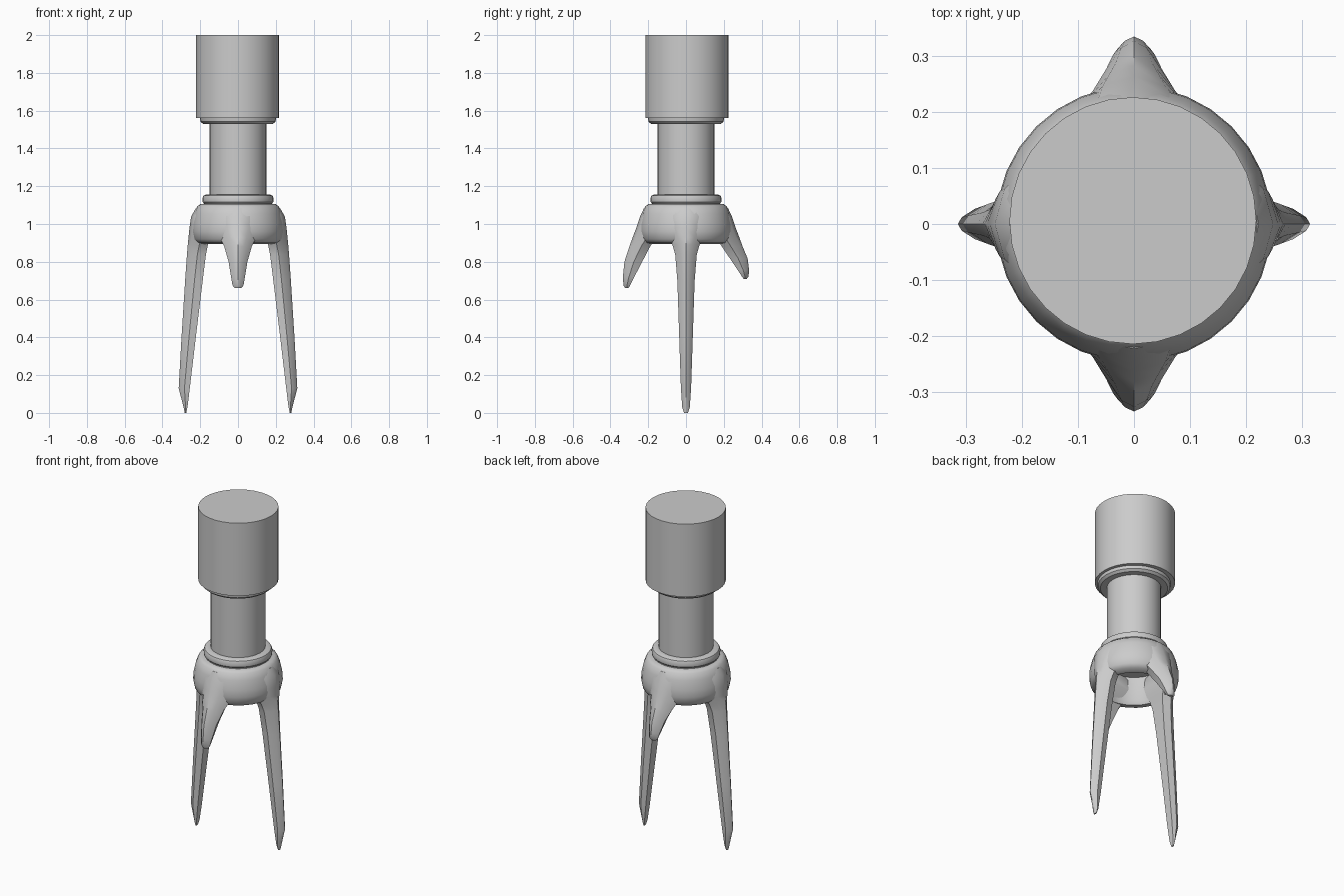
import bpy, bmesh
from math import sin, cos, pi, radians

if "Cube" in bpy.data.objects:
    bpy.data.objects.remove(bpy.data.objects["Cube"])


def finish(name, bm, angle):
    bmesh.ops.remove_doubles(bm, verts=bm.verts, dist=1e-5)
    bmesh.ops.recalc_face_normals(bm, faces=bm.faces)
    me = bpy.data.meshes.new(name)
    bm.to_mesh(me)
    bm.free()
    ob = bpy.data.objects.new(name, me)
    bpy.context.collection.objects.link(ob)
    bpy.ops.object.select_all(action='DESELECT')
    ob.select_set(True)
    bpy.context.view_layer.objects.active = ob
    bpy.ops.object.shade_smooth_by_angle(angle=radians(angle))
    return ob


def skin(bm, rings):
    n = len(rings[0])
    for a, b in zip(rings, rings[1:]):
        for i in range(n):
            j = (i + 1) % n
            bm.faces.new((a[i], a[j], b[j], b[i]))
    bm.faces.new(rings[0])
    bm.faces.new(rings[-1])


def lathe(name, profile, n=32, cx=0, cy=0, angle=35):
    bm = bmesh.new()
    skin(bm, [[bm.verts.new((cx + r * cos(2 * pi * i / n), cy + r * sin(2 * pi * i / n), z))
               for i in range(n)] for r, z in profile])
    return finish(name, bm, angle)


def prong(name, sections, direction):
    """Loft sections of (z, inner radius, outer radius, half width) wrapped round the axis."""
    bm = bmesh.new()
    rings = []
    for z, ri, ro, w in sections:
        side = ri + (ro - ri) * 0.5
        near = ri + (ro - ri) * 0.88
        shape = [(ro, 0), (near, 0.45 * w), (side, w), (ri, 0.75 * w),
                 (ri, -0.75 * w), (side, -w), (near, -0.45 * w)]
        ring = []
        for r, t in shape:
            a = direction + t / r
            ring.append(bm.verts.new((r * cos(a), r * sin(a), z)))
        rings.append(ring)
    skin(bm, rings)
    return finish(name, bm, 40)


# Handle: wide grip, lip under it, narrow neck and the collar
lathe("grip", [(0.22, 1.56), (0.22, 2.0)], cx=-0.002, cy=0.006)
lathe("grip_lip", [(0.15, 1.53), (0.185, 1.53), (0.199, 1.542), (0.202, 1.565)])
lathe("neck", [(0.15, 1.09), (0.15, 1.56)])
lathe("collar", [(0.18, 1.09), (0.18, 1.108), (0.187, 1.116), (0.189, 1.135),
                 (0.183, 1.15), (0.168, 1.157), (0.15, 1.157)])

# Crown: rounded ring, hollow underneath
lathe("crown", [(0.15, 1.10), (0.20, 1.105), (0.217, 1.092), (0.232, 1.055), (0.244, 1.0),
                (0.246, 0.96), (0.238, 0.92), (0.22, 0.90), (0.18, 0.893), (0.168, 0.915),
                (0.165, 1.06)], angle=50)

# Two long claws on the sides
long_claw = [(1.085, 0.18, 0.222, 0.10), (1.04, 0.175, 0.248, 0.14), (0.98, 0.17, 0.257, 0.13),
             (0.93, 0.167, 0.262, 0.10), (0.89, 0.168, 0.266, 0.073), (0.84, 0.175, 0.27, 0.058),
             (0.70, 0.190, 0.280, 0.046), (0.40, 0.225, 0.299, 0.036), (0.13, 0.256, 0.314, 0.027),
             (0.03, 0.268, 0.288, 0.020), (0.0, 0.274, 0.282, 0.010)]
for name, a in (("long_claw_right", 0), ("long_claw_left", pi)):
    prong(name, long_claw, a)

# Short splayed claws at front and back, the back one ending higher
for name, a, tip in (("short_claw_front", -pi / 2, 0.66), ("short_claw_back", pi / 2, 0.71)):
    k = (0.88 - tip) / 0.22
    z = lambda v: 0.88 - (0.88 - v) * k
    prong(name, [(1.085, 0.18, 0.222, 0.10), (1.04, 0.175, 0.243, 0.14), (0.98, 0.17, 0.263, 0.125),
                 (0.93, 0.175, 0.282, 0.10), (0.88, 0.198, 0.300, 0.074), (z(0.80), 0.235, 0.326, 0.050),
                 (z(0.72), 0.275, 0.334, 0.037), (z(0.675), 0.297, 0.331, 0.029),
                 (z(0.66), 0.305, 0.322, 0.018)], a)
